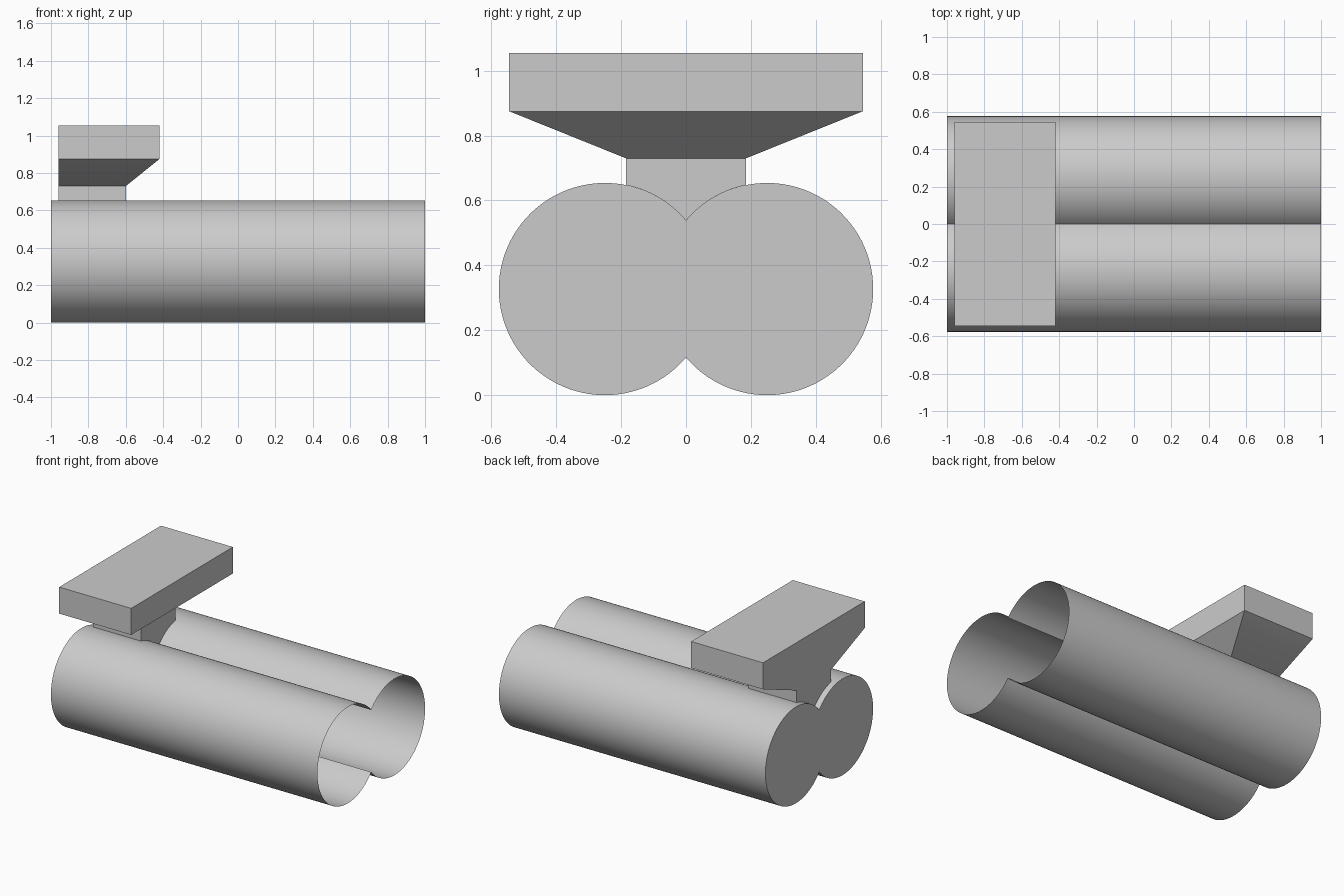
import bpy
import bmesh
from math import acos, sin, cos, sqrt

cube = bpy.data.objects.get("Cube")
if cube:
    bpy.data.objects.remove(cube)

grey = bpy.data.materials.new("plain grey")
grey.use_nodes = True
colour = (0.6, 0.6, 0.6, 1)
grey.diffuse_color = colour
grey.node_tree.nodes["Principled BSDF"].inputs["Base Color"].default_value = colour

RADIUS, OFFSET = 0.327, 0.25      # tube radius, and tube axis distance from centre
NECK_BACK, NECK_FRONT, NECK_HALF, NECK_TOP = -0.96, -0.60, 0.185, 0.73


def finish(bm, name):
    """Turn a bmesh into a smooth-shaded object with sharp edges kept."""
    mesh = bpy.data.meshes.new(name)
    bm.to_mesh(mesh)
    bm.free()
    mesh.materials.append(grey)
    obj = bpy.data.objects.new(name, mesh)
    bpy.context.collection.objects.link(obj)
    bpy.ops.object.select_all(action='DESELECT')
    obj.select_set(True)
    bpy.context.view_layer.objects.active = obj
    bpy.ops.object.shade_smooth_by_angle(angle=0.5)
    return obj


def ring(bm, points, x):
    return [bm.verts.new((x, y, z)) for y, z in points]


def bridge(bm, a, b):
    """Join two matching closed loops with quads."""
    for i in range(len(a)):
        j = (i + 1) % len(a)
        bm.faces.new((a[i], b[i], b[j], a[j]))


# Twin tube shell: two merged circles, open at +x and capped at -x
half = acos(-OFFSET / RADIUS)
steps = 72
lobe = [half * (1 - 2 * i / steps) for i in range(steps + 1)]
outline = [(OFFSET + RADIUS * cos(t), RADIUS + RADIUS * sin(t)) for t in lobe]
outline += [(-y, z) for y, z in reversed(outline[1:-1])]
bm = bmesh.new()
closed_end = ring(bm, outline, -1)
open_end = ring(bm, outline, 1)
bridge(bm, open_end, closed_end)
bm.faces.new(closed_end)
bm.normal_update()
if bm.faces[-1:][0].normal.x > 0:
    bmesh.ops.reverse_faces(bm, faces=bm.faces)
finish(bm, "twin_tube_shell")

# Neck: its lower edge follows the tops of the tubes
saddle = []
for i in range(-12, 13):
    y = NECK_HALF * i / 12
    saddle.append((y, RADIUS + sqrt(RADIUS ** 2 - (abs(y) - OFFSET) ** 2)))
profile = saddle + [(NECK_HALF, NECK_TOP), (-NECK_HALF, NECK_TOP)]
bm = bmesh.new()
back = ring(bm, profile, NECK_BACK)
front = ring(bm, profile, NECK_FRONT)
bridge(bm, back, front)
bm.faces.new(back)
bm.faces.new(front)
bmesh.ops.recalc_face_normals(bm, faces=bm.faces)
# The neck is open where it meets the tubes and the head
inner = [f for f in bm.faces if abs(f.normal.x) < 0.5 and abs(f.normal.z) > 0.1]
bmesh.ops.delete(bm, geom=inner, context='FACES')
finish(bm, "neck")

# Head: flared underside rising into a flat-topped block
levels = [(NECK_FRONT, NECK_HALF, NECK_TOP), (-0.42, 0.545, 0.875), (-0.42, 0.545, 1.055)]
bm = bmesh.new()
loops = []
for front_x, width, z in levels:
    corners = [(NECK_BACK, -width), (front_x, -width), (front_x, width), (NECK_BACK, width)]
    loops.append([bm.verts.new((x, y, z)) for x, y in corners])
for low, high in zip(loops, loops[1:]):
    bridge(bm, low, high)
bm.faces.new(loops[0])
bm.faces.new(loops[-1])
bmesh.ops.recalc_face_normals(bm, faces=bm.faces)
finish(bm, "flared_head")
